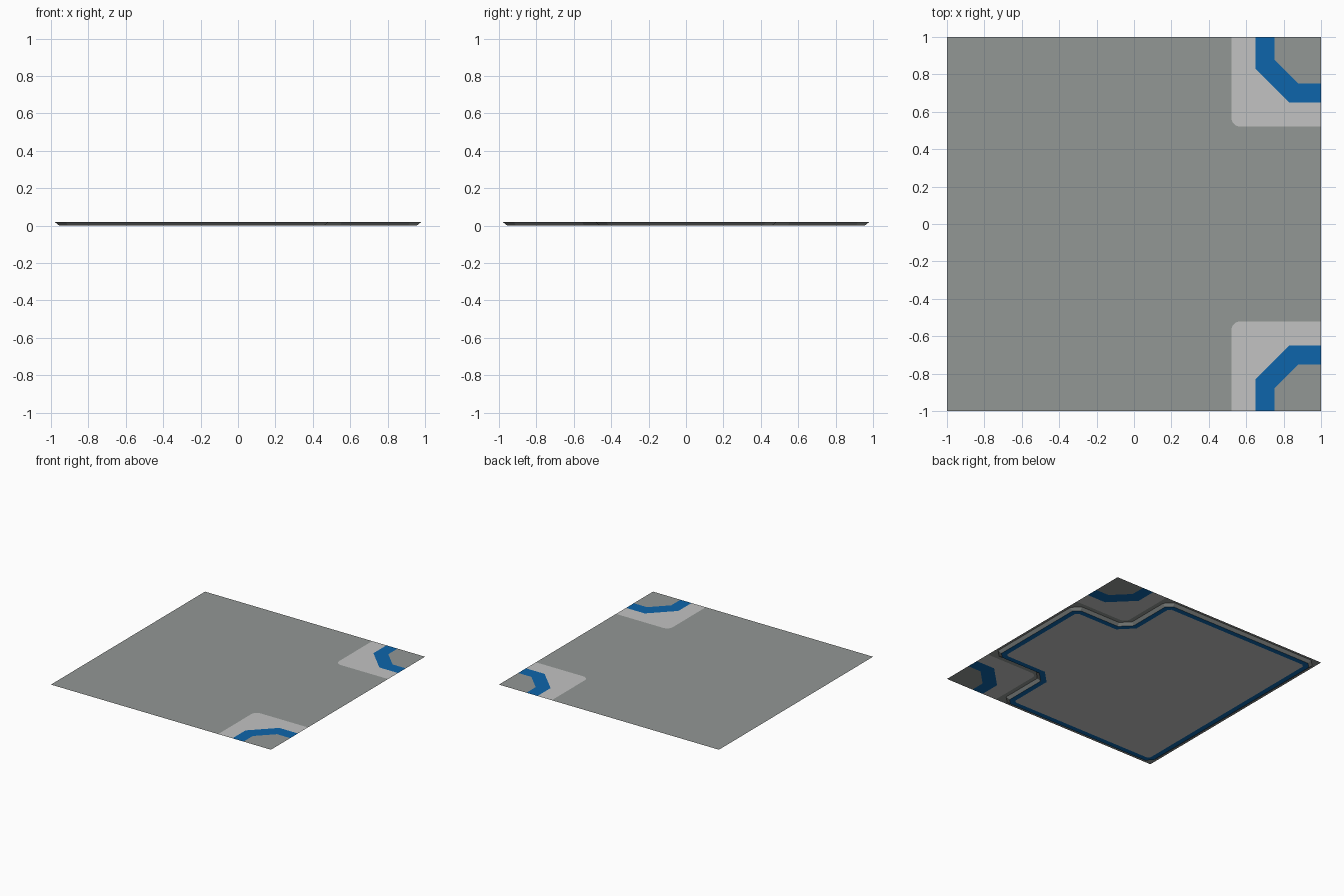
import bpy, bmesh, math

if "Cube" in bpy.data.objects:
    bpy.data.objects.remove(bpy.data.objects["Cube"])

TOP = 0.02


def material(name, rgb):
    m = bpy.data.materials.new(name)
    m.diffuse_color = (*rgb, 1)
    m.use_nodes = True
    m.node_tree.nodes["Principled BSDF"].inputs["Base Color"].default_value = m.diffuse_color
    return m


GREY, LIGHT, BLUE = 0, 1, 2
MATS = [material("mid_grey", (0.29, 0.31, 0.30)),
        material("light_grey", (0.54, 0.545, 0.54)),
        material("blue", (0.004, 0.13, 0.41))]


def build(name, faces):
    """Make an object from (points, colour) faces, welding shared corners."""
    bm = bmesh.new()
    for pts, colour in faces:
        f = bm.faces.new([bm.verts.new(p) for p in pts])
        f.material_index = colour
    bmesh.ops.remove_doubles(bm, verts=bm.verts, dist=0.0005)
    mesh = bpy.data.meshes.new(name)
    bm.to_mesh(mesh)
    bm.free()
    for m in MATS:
        mesh.materials.append(m)
    ob = bpy.data.objects.new(name, mesh)
    bpy.context.collection.objects.link(ob)


# Corner pattern: nested lines running from the back edge to the right edge
def corner_line(a, chamfer):
    return [(a, 1), (a, a + chamfer), (a + chamfer, a), (1, a)]


r = 0.05
arc = [(0.52 + r - r * math.cos(t), 0.52 + r - r * math.sin(t))
       for t in [i * math.pi / 12 for i in range(7)]]
lines = [[(0.52, 1)] + arc + [(1, 0.52)],
         corner_line(0.65, 0.18),
         corner_line(0.75, 0.13),
         [(1, 1)]]


def flat(pts, side=1):
    """Lift 2D points to the floor level; side -1 mirrors them to the front."""
    out = [(x, y * side, TOP) for x, y in pts]
    return out if side > 0 else out[::-1]


# Floor sheet with its two patterned corners
main = [(-1, 1), (-1, -1)] + [(x, -y) for x, y in lines[0]] + lines[0][::-1]
floor = [(flat(main), GREY)]
for side in (1, -1):
    for outer, inner, colour in zip(lines, lines[1:], (LIGHT, BLUE, GREY)):
        floor.append((flat(outer + inner[::-1], side), colour))
build("floor_sheet", floor)


# Base slab: chamfered outline with two notches, inset by d
def outline(d, z):
    e, n = 0.98 - d, 0.485 - d
    corners = [(-e, -e), (n, -e), (n, -n), (e, -n), (e, n), (n, n), (n, e), (-e, e)]
    pts = []
    for i, p in enumerate(corners):
        c = 0.07 + 0.586 * d if i in (2, 5) else 0.06 - 0.586 * d
        for q in (corners[i - 1], corners[(i + 1) % 8]):
            length = math.dist(p, q)
            pts.append((p[0] + (q[0] - p[0]) * c / length,
                        p[1] + (q[1] - p[1]) * c / length, z))
    return pts


# Sloped rim, blue underside trim and bottom panel
rings = [outline(0, TOP - 0.0005), outline(0.025, 0), outline(0.068, 0)]
slab = [(rings[-1][::-1], LIGHT)]
for a, b, colour in zip(rings, rings[1:], (GREY, BLUE)):
    for i in range(len(a)):
        j = (i + 1) % len(a)
        slab.append(([a[j], a[i], b[i], b[j]], colour))
build("base_slab", slab)
